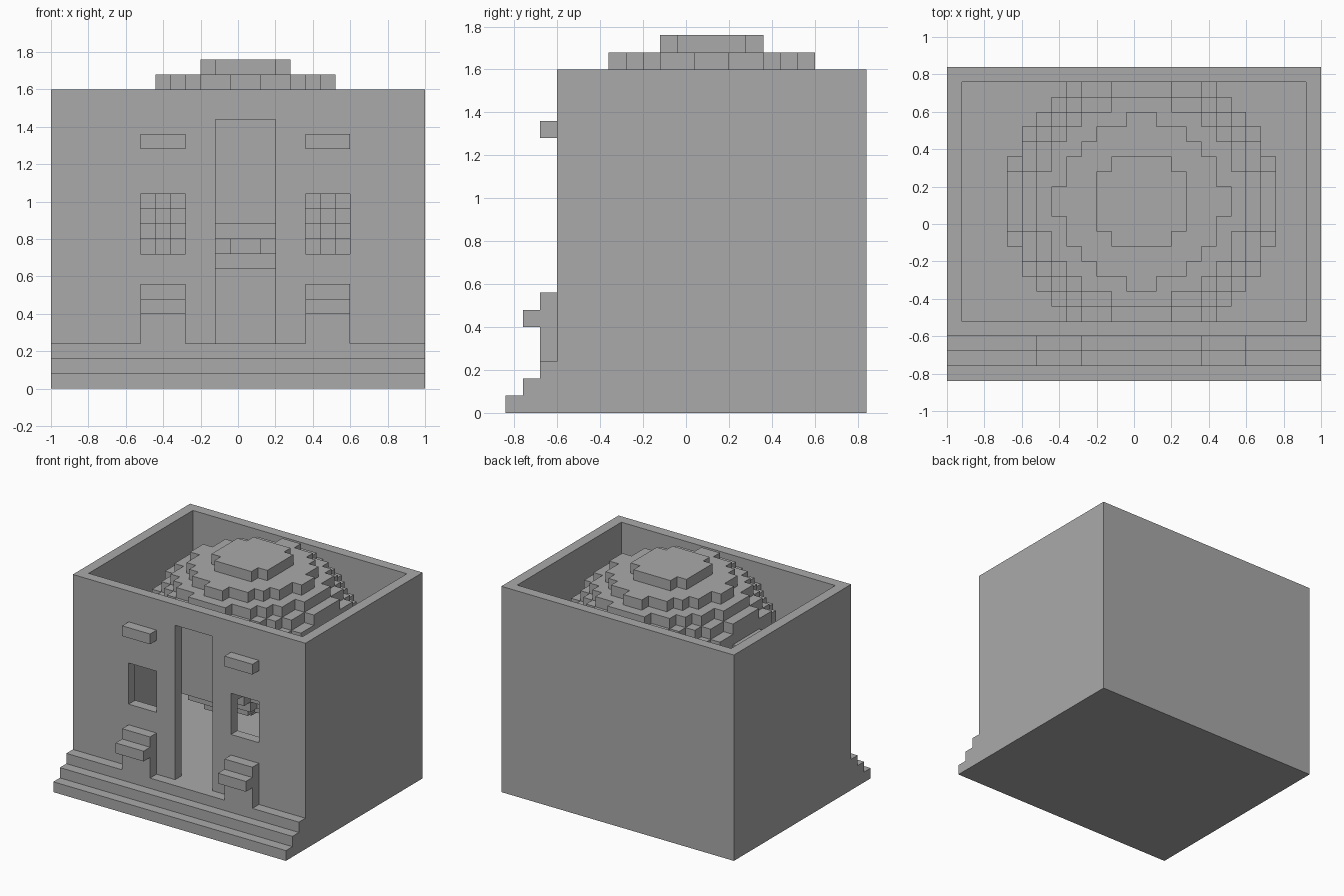
import bpy
import bmesh
from mathutils import Vector

cube = bpy.data.objects.get("Cube")
if cube:
    bpy.data.objects.remove(cube, do_unlink=True)

CELL = 0.08
NX, NY, NZ = 25, 21, 22
ORIGIN = Vector((-1.0, -0.84, 0.0))

stone = bpy.data.materials.new("grey_stone")
stone.use_nodes = True
GREY = (0.4, 0.4, 0.4, 1.0)
stone.diffuse_color = GREY
stone.node_tree.nodes["Principled BSDF"].inputs["Base Color"].default_value = GREY


def block(x, y, z):
    """Cells of a solid block; each argument is an inclusive index range."""
    return {(i, j, k)
            for i in range(x[0], x[1] + 1)
            for j in range(y[0], y[1] + 1)
            for k in range(z[0], z[1] + 1)}


def build(name, cells, merge=True):
    """Skin a set of grid cells with only its outside faces."""
    bm = bmesh.new()
    corners = {}

    def vert(p):
        if p not in corners:
            corners[p] = bm.verts.new(ORIGIN + Vector(p) * CELL)
        return corners[p]

    for cell in sorted(cells):
        for axis in range(3):
            u, v = (axis + 1) % 3, (axis + 2) % 3
            for side in (0, 1):
                near = list(cell)
                near[axis] += 2 * side - 1
                if tuple(near) in cells:
                    continue
                quad = []
                for du, dv in ((0, 0), (1, 0), (1, 1), (0, 1)):
                    p = list(cell)
                    p[axis] += side
                    p[u] += du
                    p[v] += dv
                    quad.append(vert(tuple(p)))
                bm.faces.new(quad if side else quad[::-1])
    if merge:
        bmesh.ops.dissolve_limit(bm, angle_limit=0.01,
                                 verts=bm.verts[:], edges=bm.edges[:])
    mesh = bpy.data.meshes.new(name)
    bm.to_mesh(mesh)
    bm.free()
    mesh.materials.append(stone)
    obj = bpy.data.objects.new(name, mesh)
    bpy.context.collection.objects.link(obj)


BAYS = {"right": (6, 8), "left": (17, 19)}

# Open-topped walls with a raised floor, a tall doorway and two windows
walls = block((0, NX - 1), (3, NY - 1), (0, 19))
walls -= block((1, NX - 2), (4, NY - 2), (3, 19))
walls -= block((11, 14), (3, 3), (3, 17))
for bay in BAYS.values():
    walls -= block(bay, (3, 3), (9, 12))
build("walls", walls)

# Front steps
steps = set()
for level in range(3):
    steps |= block((0, NX - 1), (level, 2), (level, level))
build("front_steps", steps)

# Planter with projecting lip and a ledge in each window bay
for side, bay in BAYS.items():
    build(side + "_planter", block(bay, (2, 2), (3, 6)) | block(bay, (1, 1), (5, 5)))
    build(side + "_ledge", block(bay, (2, 2), (16, 16)))

# Stepped dome: a flattened ball fitted between the front and back walls
centre = Vector((0.04, 0.12, 1.2))
radius, half_height = 0.7152, 0.56
dome = set()
for c in block((1, NX - 2), (4, NY - 2), (0, NZ - 1)):
    p = ORIGIN + (Vector(c) + Vector((0.5, 0.5, 0.5))) * CELL - centre
    if (p.x ** 2 + p.y ** 2) / radius ** 2 + (p.z / half_height) ** 2 <= 1:
        dome.add(c)
build("stepped_dome", dome, merge=False)
